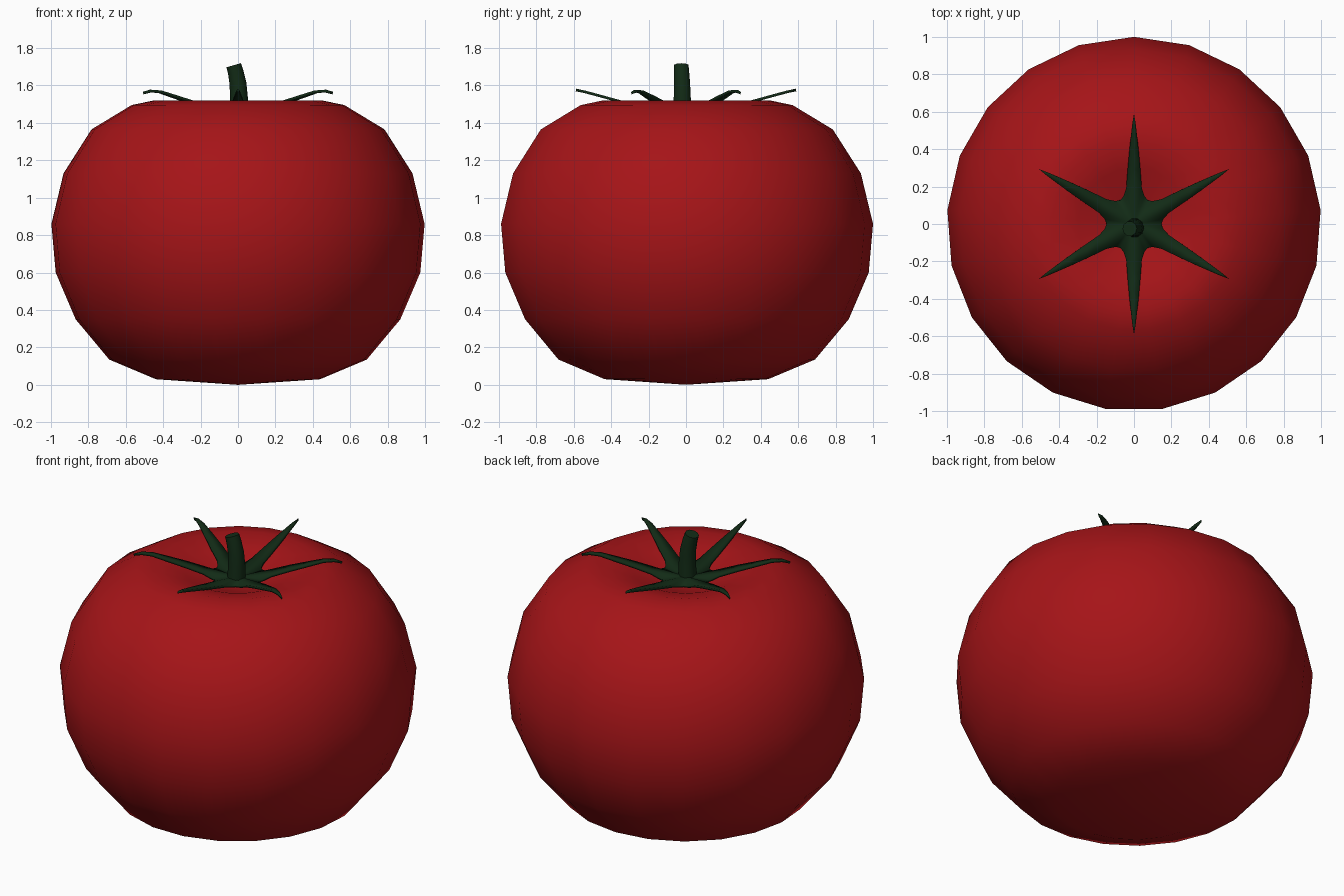
import bpy, bmesh, math
from mathutils import Vector

if "Cube" in bpy.data.objects:
    bpy.data.objects.remove(bpy.data.objects["Cube"])


def material(name, rgb):
    m = bpy.data.materials.new(name)
    m.diffuse_color = (*rgb, 1)
    m.use_nodes = True
    m.node_tree.nodes["Principled BSDF"].inputs["Base Color"].default_value = m.diffuse_color
    return m


RED = material("ripe_red", (0.38, 0.007, 0.009))
GREEN = material("leaf_green", (0.006, 0.024, 0.008))


def finish(bm, name, mat, angle):
    bmesh.ops.recalc_face_normals(bm, faces=bm.faces)
    me = bpy.data.meshes.new(name)
    bm.to_mesh(me)
    bm.free()
    ob = bpy.data.objects.new(name, me)
    bpy.context.collection.objects.link(ob)
    me.materials.append(mat)
    bpy.ops.object.select_all(action='DESELECT')
    ob.select_set(True)
    bpy.context.view_layer.objects.active = ob
    bpy.ops.object.shade_smooth_by_angle(angle=math.radians(angle))
    return ob


def skin(bm, rings, bottom, top):
    # bridge successive rings and close both ends with fans
    n = len(rings[0])
    for a, b in zip(rings, rings[1:]):
        for i in range(n):
            j = (i + 1) % n
            bm.faces.new((a[i], a[j], b[j], b[i]))
    for ring, tip in ((rings[0], bottom), (rings[-1], top)):
        v = bm.verts.new(tip)
        for i in range(n):
            bm.faces.new((ring[i], ring[(i + 1) % n], v))


def circle(bm, c, r, n, tilt=0.0, phase=0.0):
    c = Vector(c)
    ring = []
    for i in range(n):
        a = phase + 2 * math.pi * i / n
        x, y = r * math.cos(a), r * math.sin(a)
        ring.append(bm.verts.new(c + Vector((x * math.cos(tilt), y, x * math.sin(tilt)))))
    return ring


# fruit: faceted outline, smooth shading, dimple on top
profile = [(0.44, 0.03), (0.69, 0.135), (0.87, 0.35), (0.977, 0.6), (1.0, 0.86),
           (0.935, 1.13), (0.785, 1.365), (0.57, 1.495), (0.45, 1.52),
           (0.3, 1.485), (0.15, 1.425)]
bm = bmesh.new()
rings = [circle(bm, (0, 0, z), r, 21, phase=math.pi / 2) for r, z in profile]
skin(bm, rings, (0, 0, 0), (0, 0, 1.39))
finish(bm, "fruit", RED, 60)

# calyx: hub with six tapering leaves; the two on the y axis stay straight
bent = [(0.19, 0.042, 1.485), (0.29, 0.034, 1.518), (0.4, 0.024, 1.55),
        (0.48, 0.015, 1.573), (0.54, 0.008, 1.577), (0.587, 0.0, 1.566)]
straight = [(0.19, 0.042, 1.478), (0.29, 0.034, 1.505), (0.4, 0.024, 1.535),
            (0.48, 0.015, 1.557), (0.54, 0.008, 1.573), (0.587, 0.0, 1.583)]
bm = bmesh.new()
hub = []
for k in range(6):
    a = math.radians(30 + 60 * k)
    d, s = Vector((math.cos(a), math.sin(a), 0)), Vector((-math.sin(a), math.cos(a), 0))
    st = straight if k in (1, 4) else bent
    pairs = [[bm.verts.new(d * r + s * w * sg + Vector((0, 0, z))) for sg in (-1, 1)]
             for r, w, z in st[:-1]]
    r, w, z = st[-1]
    tip = bm.verts.new(d * r + Vector((0, 0, z)))
    for p, q in zip(pairs, pairs[1:]):
        bm.faces.new((p[0], q[0], q[1], p[1]))
    bm.faces.new((pairs[-1][0], tip, pairs[-1][1]))
    hub += pairs[0]
    # rounded notch before the next leaf
    for deg, rad in ((21, 0.158), (30, 0.146), (39, 0.158)):
        b = a + math.radians(deg)
        hub.append(bm.verts.new((rad * math.cos(b), rad * math.sin(b), 1.465)))
centre = bm.verts.new((0, 0, 1.45))
for i in range(len(hub)):
    bm.faces.new((centre, hub[i], hub[(i + 1) % len(hub)]))
calyx = finish(bm, "calyx", GREEN, 50)
solid = calyx.modifiers.new("thickness", 'SOLIDIFY')
solid.thickness = 0.014

# stem: short tapered tube leaning to -x
path = [(0.003, -0.02, 1.43, 0.052, 0.0), (0.005, -0.02, 1.53, 0.048, 0.03),
        (0.0, -0.021, 1.61, 0.045, 0.12), (-0.012, -0.023, 1.67, 0.042, 0.22),
        (-0.023, -0.025, 1.708, 0.04, 0.28)]
bm = bmesh.new()
rings = [circle(bm, (x, y, z), r, 10, tilt=t) for x, y, z, r, t in path]
skin(bm, rings, path[0][:3], path[-1][:3])
finish(bm, "stem", GREEN, 50)
